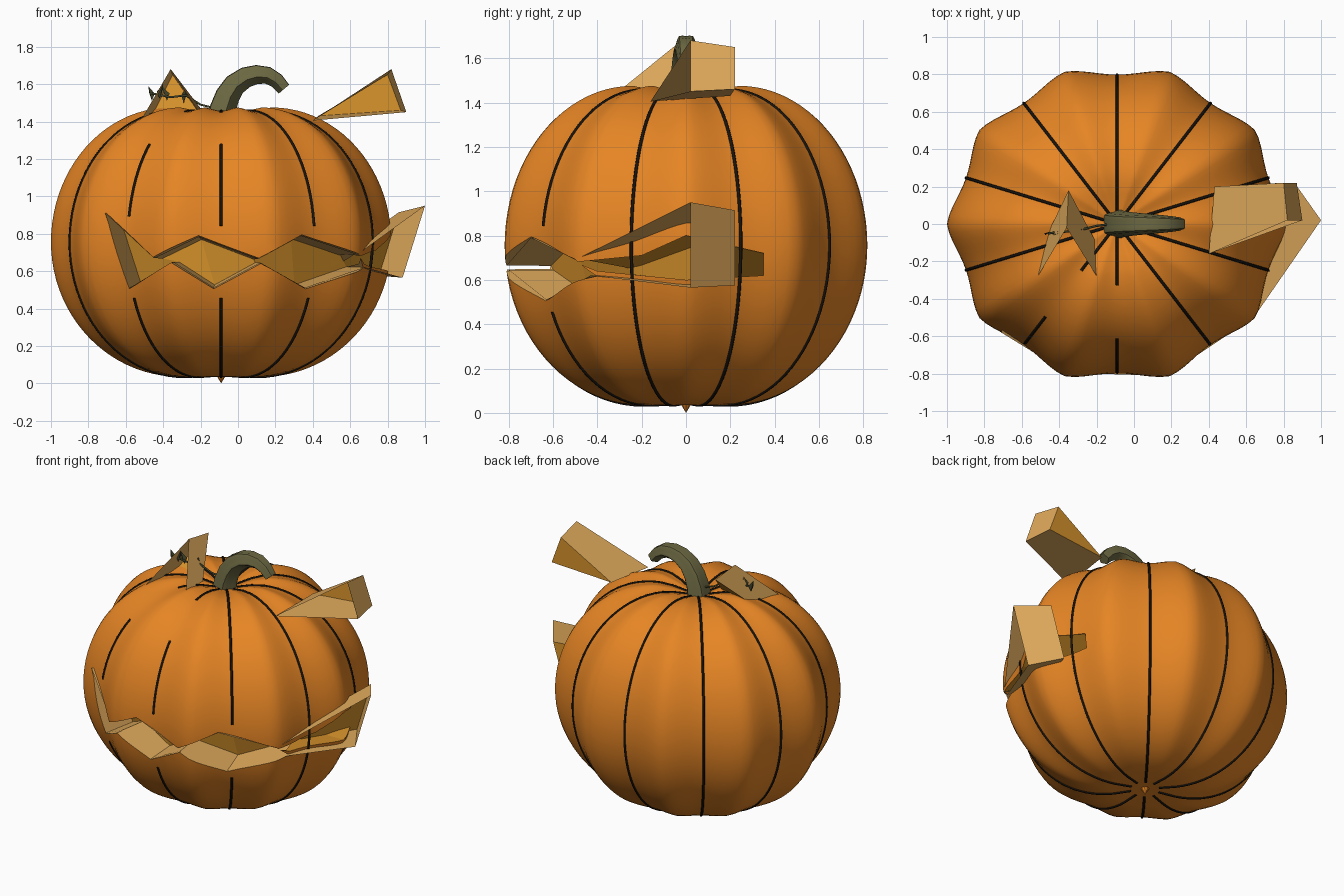
import bpy, bmesh, math
from mathutils import Vector

if "Cube" in bpy.data.objects:
    bpy.data.objects.remove(bpy.data.objects["Cube"], do_unlink=True)


def material(name, rgb):
    m = bpy.data.materials.new(name)
    m.use_nodes = True
    m.diffuse_color = (*rgb, 1)
    bsdf = m.node_tree.nodes["Principled BSDF"]
    bsdf.inputs["Base Color"].default_value = (*rgb, 1)
    bsdf.inputs["Roughness"].default_value = 0.8
    return m


ORANGE = material("orange skin", (0.79, 0.235, 0.018))
TAN = material("tan rind", (0.74, 0.40, 0.105))
GOLD = material("golden flesh", (0.70, 0.30, 0.025))
BLACK = material("black groove", (0.008, 0.006, 0.004))
STEM = material("stem green", (0.15, 0.14, 0.055))
VINE = material("dark vine green", (0.06, 0.065, 0.028))
SKINS = [ORANGE, TAN, GOLD]
CX = -0.09          # pumpkin axis
MID = 0.755         # height of the widest ring


def mesh_object(name, verts, faces, mats, indices=None, smooth=False):
    me = bpy.data.meshes.new(name)
    me.from_pydata([tuple(v) for v in verts], [], faces)
    for m in mats:
        me.materials.append(m)
    for i, p in enumerate(me.polygons):
        p.use_smooth = smooth
        p.material_index = indices[i] if indices else 0
    bm = bmesh.new()
    bm.from_mesh(me)
    bmesh.ops.recalc_face_normals(bm, faces=bm.faces)
    bm.to_mesh(me)
    bm.free()
    ob = bpy.data.objects.new(name, me)
    bpy.context.collection.objects.link(ob)
    return ob


def tube(name, runs, radius, mat):
    cu = bpy.data.curves.new(name, "CURVE")
    cu.dimensions = "3D"
    cu.bevel_depth = radius
    cu.bevel_resolution = 1
    cu.use_fill_caps = True
    for pts in runs:
        sp = cu.splines.new("POLY")
        sp.points.add(len(pts) - 1)
        for p, co in zip(sp.points, pts):
            p.co = (*co, 1)
    cu.materials.append(mat)
    ob = bpy.data.objects.new(name, cu)
    bpy.context.collection.objects.link(ob)


# Ribbed body: a half ellipse profile, rounder below, swept round ten lobes
ARC = 44
profile = [(0.10, 0.04)]
for i in range(ARC + 1):
    a = math.pi * (i / ARC - 0.5)
    core = 0.27 if a > 0 else 0.22
    profile.append((core + (0.91 - core) * math.cos(a), MID + 0.72 * math.sin(a)))
profile += [(0.18, 1.46), (0.08, 1.43)]


def skin(theta, r, z):
    g = abs(math.sin(5 * theta)) ** 1.4
    k = r * (1 - 0.066 * g)
    if z > MID:
        z = MID + (z - MID) * (1 - 0.025 * g * min(1, r / 0.27))
    return Vector((CX + k * math.cos(theta), 0.94 * k * math.sin(theta), z))


SEG = 120
verts = [skin(math.tau * j / SEG, r, z) for r, z in profile for j in range(SEG)]
faces = [(i * SEG + j, i * SEG + (j + 1) % SEG, (i + 1) * SEG + (j + 1) % SEG, (i + 1) * SEG + j)
         for i in range(len(profile) - 1) for j in range(SEG)]
verts += [Vector((CX, 0, 0.045)), Vector((CX, 0, 1.42))]
top = (len(profile) - 1) * SEG
for j in range(SEG):
    k = (j + 1) % SEG
    faces += [(len(verts) - 2, k, j), (len(verts) - 1, top + j, top + k)]
body = mesh_object("pumpkin_body", verts, faces, SKINS, smooth=True)

# Mouth outline: matching upper and lower chains
upper = [Vector(p) for p in ((-.71, -.58, .91), (-.45, -.74, .67), (-.21, -.80, .785), (.11, -.81, .665),
                             (.34, -.70, .79), (.64, -.5, .69), (1.0, .02, .95))]
lower = [Vector(p) for p in ((-.58, -.61, .51), (-.35, -.77, .65), (-.13, -.765, .51), (.12, -.80, .645),
                             (.36, -.63, .51), (.68, -.43, .62), (.88, .02, .565))]


def inset(p):
    return Vector((CX + (p.x - CX) * 0.87, p.y + 0.2, 0.65 + (p.z - 0.65) * 0.88))


def carved(name, up, lo, front_cap=False):
    """Walls run from the open front ring to a smaller back wall."""
    n = len(up)
    ring = up + lo[::-1]
    c = 2 * n
    v = ring + [inset(p) for p in ring] if not front_cap else \
        [p * 2 - inset(p) for p in ring] + [inset(p) + Vector((0, 0.01, 0)) for p in ring]
    f = [(i, (i + 1) % c, c + (i + 1) % c, c + i) for i in range(c)]
    idx = [1] * c
    for i in range(n - 1):
        quad = (i, i + 1, c - 2 - i, c - 1 - i)
        f.append(tuple(c + q for q in quad))
        idx.append(2)
        if front_cap:
            f.append(quad)
            idx.append(1)
    return mesh_object(name, v, f, SKINS, idx)


def cut(target, cutter):
    cutter.hide_render = True
    mod = target.modifiers.new("cut", "BOOLEAN")
    mod.operation = "DIFFERENCE"
    mod.solver = "EXACT"
    mod.object = cutter
    deps = bpy.context.evaluated_depsgraph_get()
    me = bpy.data.meshes.new_from_object(target.evaluated_get(deps))
    target.modifiers.clear()
    target.data = me
    bpy.data.objects.remove(cutter, do_unlink=True)


gap = Vector((0, 0, 0.004))
cut(body, carved("mouth_cutter", [p + gap for p in upper[:6]], [p - gap for p in lower[:6]], True))
carved("mouth_lining", upper, lower)

# Shallow slot that carries the mouth round the left flank
slot = [(-.5, .68), (-.2, .71), (0, .8), (.35, .72), (.35, .62), (0, .60), (-.4, .64)]
n = len(slot)
v = [(0.48 + (z - 0.6) * 1.6, y, z) for y, z in slot] + [(1.1, y, z) for y, z in slot]
f = [(i, (i + 1) % n, n + (i + 1) % n, n + i) for i in range(n)]
f += [tuple(range(n)), tuple(range(n, 2 * n))]
cut(body, mesh_object("slot_cutter", v, f, SKINS, [2] * len(f)))


# Eyes: open triangular sleeves with a golden back
def eye(name, front, back):
    f = [(i, (i + 1) % 3, 3 + (i + 1) % 3, 3 + i) for i in range(3)] + [(3, 4, 5)]
    mesh_object(name, front + back, f, SKINS, [1, 1, 1, 2])


eye("left_eye", [(.40, -.16, 1.405), (.82, .02, 1.68), (.90, .02, 1.45)],
    [(.43, .2, 1.43), (.80, .22, 1.65), (.87, .22, 1.46)])
eye("right_eye", [(-.52, -.29, 1.405), (-.36, -.02, 1.68), (-.15, -.36, 1.405)],
    [(-.48, -.09, 1.39), (-.35, .18, 1.65), (-.17, -.16, 1.39)])

# Black lines in the grooves, broken around the face
MOUTH_TOP = {234: 0.89, 270: 0.83, 306: 0.84}
BROW = {234: 0.36, 270: 0.38}
runs = []
for k in range(10):
    deg = 18 + 36 * k
    run = []
    for i in range(len(profile) * 4 - 3):
        a, b = profile[i // 4], profile[min(i // 4 + 1, len(profile) - 1)]
        t = i % 4 / 4
        r, z = a[0] + (b[0] - a[0]) * t, a[1] + (b[1] - a[1]) * t
        p = skin(math.radians(deg), r, z)
        hidden = (deg in MOUTH_TOP and 0.46 < p.z < MOUTH_TOP[deg]) or \
                 (deg in BROW and p.z > 1.28 and r > BROW[deg])
        if hidden:
            if len(run) > 1:
                runs.append(run)
            run = []
        else:
            run.append(p)
    if len(run) > 1:
        runs.append(run)
tube("groove_lines", runs, 0.008, BLACK)

# Blossom tip underneath
ring = [(CX + 0.03 * math.cos(i * math.tau / 8), 0.03 * math.sin(i * math.tau / 8), 0.05) for i in range(8)]
mesh_object("blossom_tip", ring + [(CX, 0, 0)], [(i, (i + 1) % 8, 8) for i in range(8)], [ORANGE])

# Fluted stem swept along a hooked path
path = [(-.095, 1.41), (-.085, 1.47), (-.06, 1.54), (-.02, 1.60), (.04, 1.64), (.10, 1.655),
        (.16, 1.65), (.21, 1.62), (.248, 1.575)]
SIDES = 20
v = []
for i, (x, z) in enumerate(path):
    a, b = path[max(i - 1, 0)], path[min(i + 1, len(path) - 1)]
    d = Vector((b[0] - a[0], 0, b[1] - a[1])).normalized()
    side = Vector((d.z, 0, -d.x))
    rad = 0.08 - 0.042 * i / 8
    for j in range(SIDES):
        w = math.tau * j / SIDES
        q = rad * (0.92 + 0.1 * math.cos(5 * w))
        v.append(Vector((x, 0, z)) + side * q * math.cos(w) + Vector((0, q * math.sin(w), 0)))
f = [(i * SIDES + j, i * SIDES + (j + 1) % SIDES, (i + 1) * SIDES + (j + 1) % SIDES, (i + 1) * SIDES + j)
     for i in range(len(path) - 1) for j in range(SIDES)]
f += [tuple(range(SIDES)), tuple(range(len(v) - SIDES, len(v)))]
stem = mesh_object("stem", v, f, [STEM], smooth=True)
bpy.context.view_layer.objects.active = stem
stem.select_set(True)
bpy.ops.object.shade_smooth_by_angle(angle=math.radians(40))
stem.select_set(False)

# Tendril with small pointed leaves
tendril = [(-.12, 0, 1.47), (-.2, -.01, 1.49), (-.28, -.03, 1.54), (-.36, -.04, 1.53), (-.46, -.05, 1.55)]
tube("tendril", [tendril], 0.006, VINE)
for i, (x, y, z, lean) in enumerate([(-.29, -.03, 1.53, .01), (-.38, -.04, 1.54, -.03),
                                     (-.42, -.05, 1.55, .02), (-.46, -.05, 1.54, -.02)]):
    leaf = [(x, y, z - .03), (x - .014, y - .01, z + .01), (x + lean, y, z + .05), (x + .014, y + .01, z + .01)]
    mesh_object("tendril_leaf_%d" % (i + 1), leaf, [(0, 1, 2), (0, 2, 3)], [VINE])
